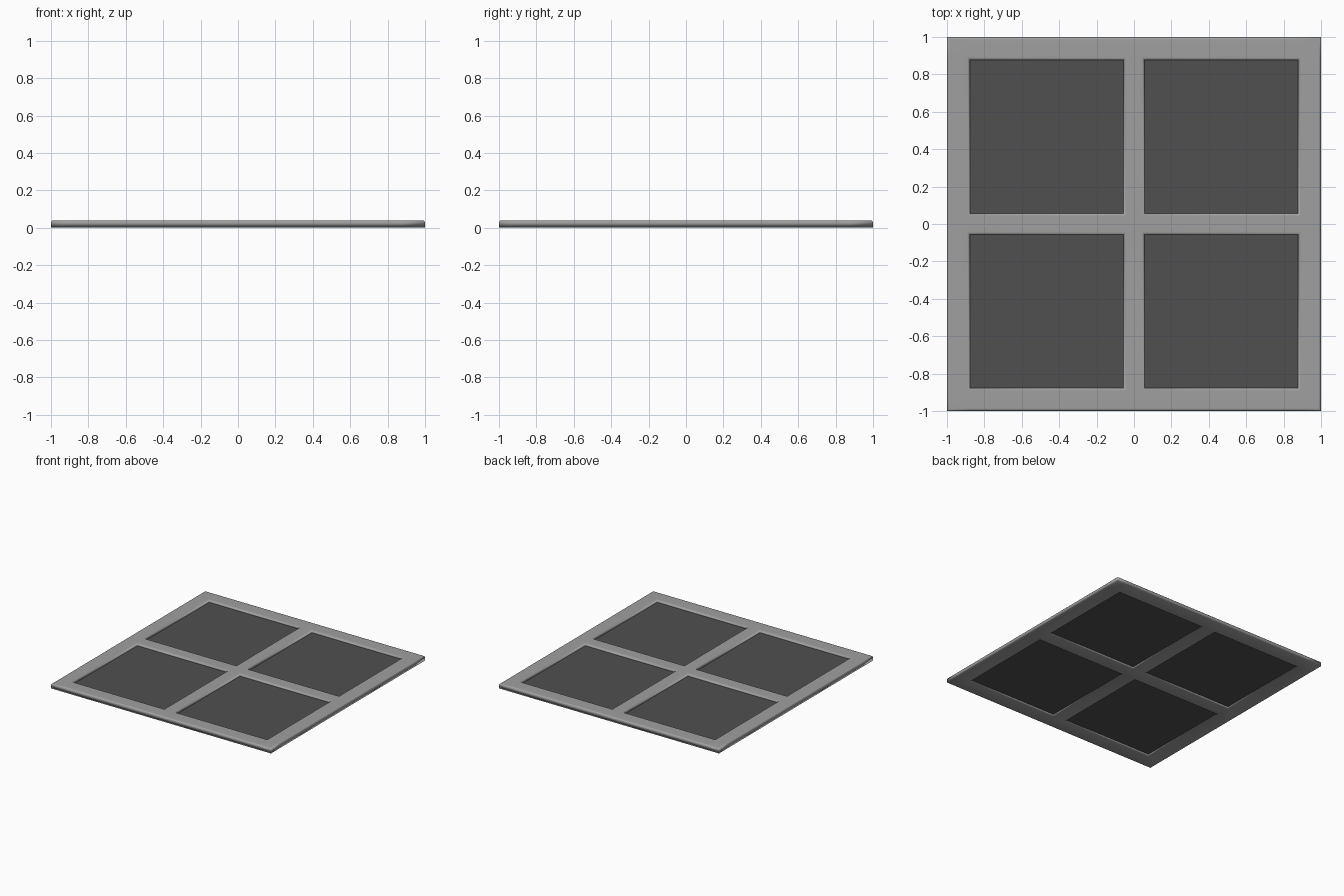
import bpy
import bmesh

cube = bpy.data.objects.get("Cube")
if cube:
    bpy.data.objects.remove(cube, do_unlink=True)

HEIGHT = 0.04
LINES = [-1, -0.877, -0.057, 0.057, 0.877, 1]   # bar edges, same on both axes


def material(name, value):
    mat = bpy.data.materials.new(name)
    mat.use_nodes = True
    colour = (value, value, value, 1)
    mat.diffuse_color = colour
    mat.node_tree.nodes["Principled BSDF"].inputs["Base Color"].default_value = colour
    return mat


def finish(bm, name, mat):
    mesh = bpy.data.meshes.new(name)
    bm.to_mesh(mesh)
    bm.free()
    mesh.materials.append(mat)
    obj = bpy.data.objects.new(name, mesh)
    bpy.context.collection.objects.link(obj)
    return obj


frame_grey = material("frame grey", 0.35)
pane_grey = material("dark pane grey", 0.08)

# Window frame: a lattice with four openings, raised and rounded
bm = bmesh.new()
grid = [[bm.verts.new((x, y, 0)) for y in LINES] for x in LINES]
cells = range(len(LINES) - 1)
for i in cells:
    for j in cells:
        if not (i % 2 and j % 2):
            bm.faces.new((grid[i][j], grid[i + 1][j], grid[i + 1][j + 1], grid[i][j + 1]))
base = bm.faces[:]
raised = bmesh.ops.extrude_face_region(bm, geom=base, use_keep_orig=True)["geom"]
bmesh.ops.translate(bm, vec=(0, 0, HEIGHT),
                    verts=[v for v in raised if isinstance(v, bmesh.types.BMVert)])
bmesh.ops.recalc_face_normals(bm, faces=bm.faces[:])
rims = [e for e in bm.edges if len(e.link_faces) == 2 and e.calc_face_angle() > 1
        and e.verts[0].co.z == e.verts[1].co.z]
top_rims = [e for e in rims if e.verts[0].co.z > HEIGHT / 2]
bmesh.ops.bevel(bm, geom=top_rims, offset=0.014, segments=3, profile=0.5,
                affect='EDGES', clamp_overlap=True)
for face in bm.faces:
    face.smooth = True
frame = finish(bm, "window_frame", frame_grey)
rounding = frame.modifiers.new("even_shading", 'WEIGHTED_NORMAL')
rounding.keep_sharp = True

# Four thin panes set halfway down the openings
for side, x in (("right", -0.467), ("left", 0.467)):
    for end, y in (("front", -0.467), ("back", 0.467)):
        bm = bmesh.new()
        bmesh.ops.create_cube(bm, size=1)
        bmesh.ops.scale(bm, vec=(0.82, 0.82, 0.006), verts=bm.verts)
        bmesh.ops.translate(bm, vec=(x, y, HEIGHT / 2), verts=bm.verts)
        finish(bm, f"{end}_{side}_pane", pane_grey)
